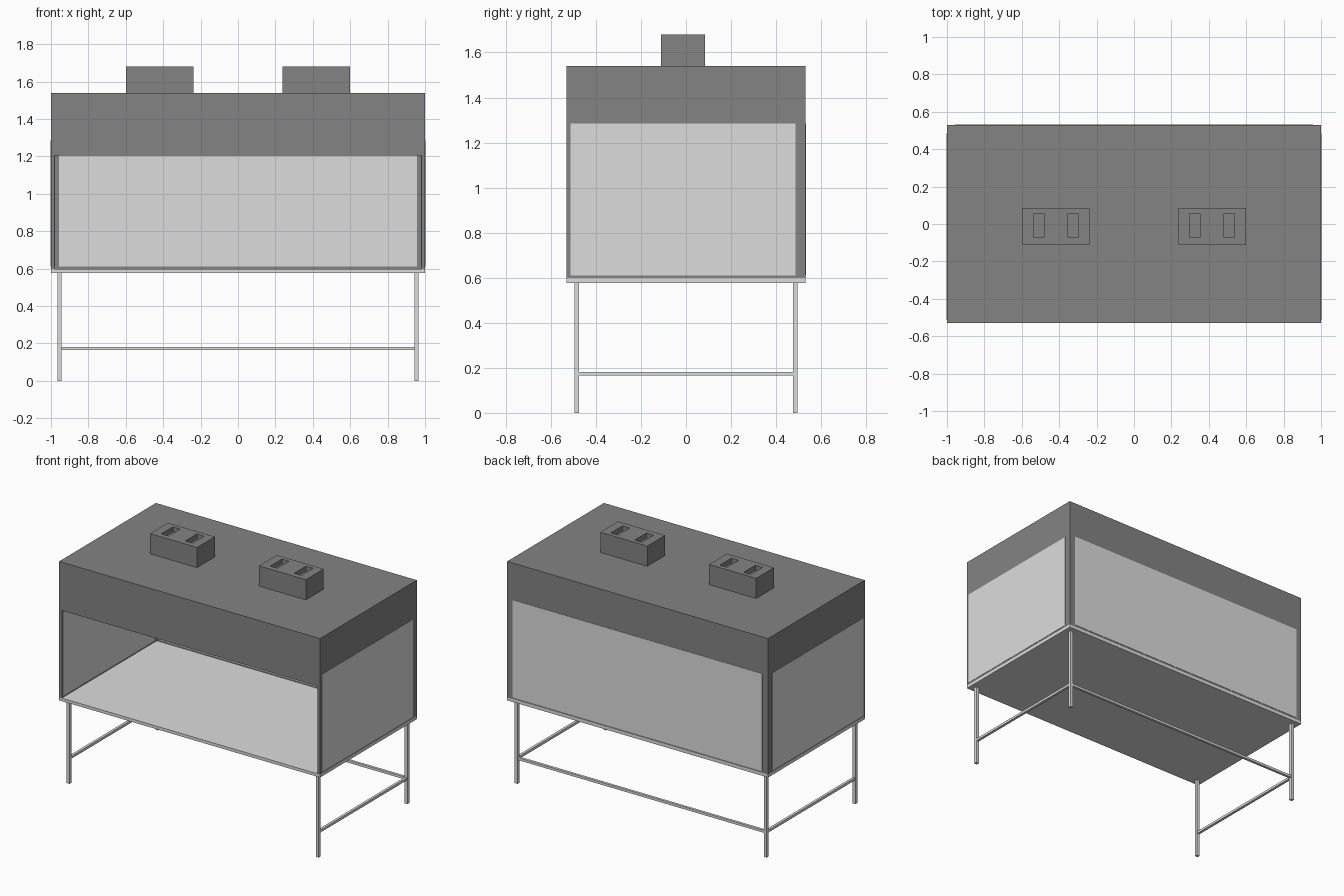
import bpy

default = bpy.data.objects.get("Cube")
if default:
    bpy.data.objects.remove(default, do_unlink=True)


def material(name, value):
    m = bpy.data.materials.new(name)
    m.use_nodes = True
    colour = (value, value, value, 1)
    m.diffuse_color = colour
    m.node_tree.nodes["Principled BSDF"].inputs["Base Color"].default_value = colour
    return m


DARK = material("dark grey", 0.23)
LIGHT = material("light grey", 0.72)


def box(name, x, y, z, mat):
    """Box from (min, max) ranges along each axis."""
    bpy.ops.mesh.primitive_cube_add(size=1)
    ob = bpy.context.object
    ob.name = name
    for v in ob.data.vertices:
        v.co = [r[0] if c < 0 else r[1] for c, r in zip(v.co, (x, y, z))]
    ob.data.materials.append(mat)
    return ob


X, Y = 1.0, 0.53            # half width and half depth
T = 0.02                    # wall thickness
FLOOR, ROOF = 0.598, 1.54
P = 0.002                   # how far panels stand proud of the walls
PANEL_Z = (0.61, 1.285)

# Work surface and hood shell
box("work_surface", (-X, X), (-Y, Y), (0.577, FLOOR), LIGHT)
box("hood_roof", (-X, X), (-Y, Y), (ROOF - T, ROOF), DARK)
box("hood_front", (-X + T, X - T), (-Y, -Y + T), (1.205, ROOF - T), DARK)
box("hood_back", (-X + T, X - T), (Y - T, Y), (FLOOR, ROOF - T), DARK)
box("back_panel", (-0.957, 0.957), (Y - T - P, Y + P), PANEL_Z, LIGHT)

for side, s in (("left", 1), ("right", -1)):
    def span(a, b):
        return tuple(sorted((s * a, s * b)))

    # Side walls with light panels
    box(side + "_wall", span(X - T, X), (-Y, Y), (FLOOR, ROOF - T), DARK)
    box(side + "_panel", span(X - T - P, X + P), (-0.513, 0.485), PANEL_Z, LIGHT)

    # Legs and side rail
    leg_x = span(0.944, 0.966)
    for end, e in (("front", -1), ("back", 1)):
        y = sorted((e * 0.474, e * 0.496))
        box(f"{end}_{side}_leg", leg_x, y, (0, 0.577), LIGHT)
    box(side + "_rail", span(0.946, 0.964), (-0.474, 0.474), (0.165, 0.182), LIGHT)

    # Roof outlet with two recessed slots
    cx = s * 0.4175
    outlet = box(side + "_outlet", (cx - 0.18, cx + 0.18), (-0.11, 0.085),
                 (ROOF, 1.68), DARK)
    for k in (-1, 1):
        sx = cx + k * 0.092
        cutter = box("slot_cutter", (sx - 0.028, sx + 0.028), (-0.072, 0.055),
                     (1.645, 1.75), DARK)
        cutter.hide_render = True
        mod = outlet.modifiers.new("slot", "BOOLEAN")
        mod.operation = "DIFFERENCE"
        mod.solver = "EXACT"
        mod.object = cutter
        bpy.context.view_layer.objects.active = outlet
        bpy.ops.object.modifier_apply(modifier=mod.name)
        bpy.data.objects.remove(cutter, do_unlink=True)

box("back_rail", (-0.944, 0.944), (0.476, 0.494), (0.165, 0.182), LIGHT)
